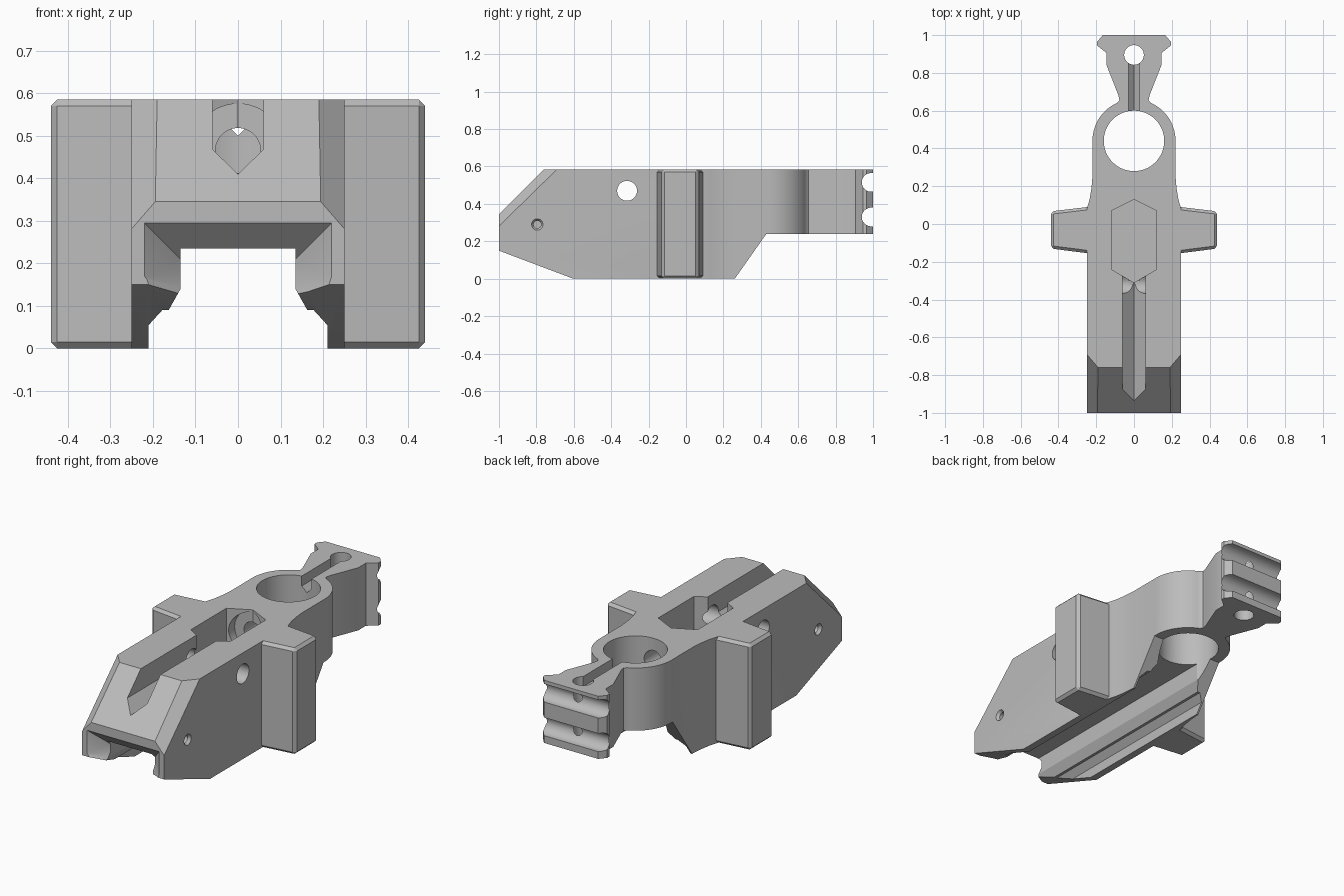
import bpy, bmesh, math
from mathutils import Vector

if "Cube" in bpy.data.objects:
    bpy.data.objects.remove(bpy.data.objects["Cube"])

grey = bpy.data.materials.new("plain grey")
grey.use_nodes = True
grey.diffuse_color = (0.5, 0.5, 0.5, 1)
grey.node_tree.nodes["Principled BSDF"].inputs["Base Color"].default_value = (0.5, 0.5, 0.5, 1)

TOP = 0.585
PLACE = {
    "x": lambda a, b, d: (d, a, b),
    "y": lambda a, b, d: (a, d, b),
    "z": lambda a, b, d: (a, b, d),
}


def prism(name, pts, lo, hi, axis, end_pts=None):
    """Closed solid between two matching outlines along an axis."""
    bm = bmesh.new()
    rings = []
    for outline, d in ((pts, lo), (end_pts or pts, hi)):
        rings.append([bm.verts.new(PLACE[axis](a, b, d)) for a, b in outline])
    first, last = rings
    bm.faces.new(first)
    bm.faces.new(last)
    n = len(first)
    for i in range(n):
        j = (i + 1) % n
        bm.faces.new((first[i], first[j], last[j], last[i]))
    bmesh.ops.recalc_face_normals(bm, faces=bm.faces)
    mesh = bpy.data.meshes.new(name)
    bm.to_mesh(mesh)
    bm.free()
    obj = bpy.data.objects.new(name, mesh)
    bpy.context.collection.objects.link(obj)
    mesh.materials.append(grey)
    return obj


def arc(cx, cy, r, start=0, end=360, steps=48):
    full = end - start == 360
    angles = [math.radians(start + (end - start) * i / steps) for i in range(steps + (not full))]
    return [(cx + r * math.cos(t), cy + r * math.sin(t)) for t in angles]


def mirrored(half):
    """Outline from its right half, listed bottom to top."""
    return half + [(-a, b) for a, b in reversed(half) if a > 1e-6]


def bake(obj):
    """Replace the mesh by its modified version."""
    bpy.context.view_layer.update()
    graph = bpy.context.evaluated_depsgraph_get()
    mesh = bpy.data.meshes.new_from_object(obj.evaluated_get(graph))
    obj.modifiers.clear()
    obj.data = mesh


def combine(obj, tool, operation="DIFFERENCE"):
    tool.hide_render = True
    mod = obj.modifiers.new("cut", "BOOLEAN")
    mod.operation = operation
    mod.solver = "EXACT"
    mod.object = tool
    bake(obj)
    bpy.data.objects.remove(tool)


def smooth(obj):
    bpy.ops.object.select_all(action="DESELECT")
    obj.select_set(True)
    bpy.context.view_layer.objects.active = obj
    bpy.ops.object.shade_smooth_by_angle(angle=math.radians(25))


# Body: plan outline crossed with the side profile
plan = [(0.25, -1), (0.25, 0.08), (0.235, 0.13), (0.225, 0.19), (0.22, 0.25)]
plan += arc(0, 0.44, 0.22, 0, 66, 20)
plan += [(0.077, 0.655), (0.082, 0.68), (0.145, 0.84), (0.145, 0.905),
         (0.195, 0.945), (0.195, 0.965), (0.165, 1)]
body = prism("clamp_body", mirrored(plan), 0, TOP, "z")
side = [(-1, 0.15), (-0.6, 0), (0.26, 0), (0.43, 0.24), (1, 0.24),
        (1.1, 0.24), (1.1, 0.7), (-0.645, 0.7), (-1, 0.345)]
side[0], side[-1] = (-1.08, 0.18), (-1.08, 0.265)
side[1] = (-0.6, -0.001)
side[2] = (0.26, -0.001)
combine(body, prism("side_profile", side, -0.5, 0.5, "x"), "INTERSECT")

# Chamfers where the sloped nose meets the sides
bm = bmesh.new()
bm.from_mesh(body.data)
for s in (1, -1):
    cut = bmesh.ops.bisect_plane(
        bm, geom=bm.verts[:] + bm.edges[:] + bm.faces[:], dist=1e-5,
        plane_co=Vector((0.19 * s, -0.76, TOP)),
        plane_no=Vector((0.165 * s, -0.141, 0.144)).normalized(), clear_outer=True)
    edges = [e for e in cut["geom_cut"] if isinstance(e, bmesh.types.BMEdge)]
    bmesh.ops.holes_fill(bm, edges=edges, sides=0)
bmesh.ops.recalc_face_normals(bm, faces=bm.faces)
bm.to_mesh(body.data)
bm.free()

# Rail channel underneath, with a flared mouth at the front
channel = [(0.21, -0.1), (0.21, 0.055), (0.178, 0.09), (0.163, 0.09), (0.135, 0.14), (0.135, 0.235)]
combine(body, prism("channel_cut", mirrored(channel), -1.2, 0.6, "y"))


def mouth(grow):
    w = 0.16 + grow
    return mirrored([(w - 0.03, 0.12 - grow / 2), (w, 0.17), (w, 0.235 + grow)])


combine(body, prism("mouth_cut", mouth(0.08), -1.02, -0.915, "y", mouth(-0.025)))

# Ring bore and vertical hole in the tail
combine(body, prism("bore_cut", arc(0, 0.44, 0.16, steps=72), -0.1, 0.8, "z"))
combine(body, prism("tail_hole_cut", arc(0, 0.895, 0.052), 0.1, 0.8, "z"))

# V-bottomed slots in the nose and the tail
nose_slot = [(0, 0.41), (0.06, 0.468), (0.06, 0.7)]
combine(body, prism("nose_slot_cut", mirrored(nose_slot), -1.1, -0.265, "y"))
tail_slot = [(0, 0.5), (0.03, 0.53), (0.03, 0.7)]
combine(body, prism("tail_slot_cut", mirrored(tail_slot), 0.5, 0.88, "y"))

# Six-sided pocket with a round seat and a bolt passage to the bore
pocket = [(0, -0.31), (0.12, -0.24), (0.12, 0.07), (0, 0.13)]
combine(body, prism("pocket_cut", mirrored(pocket), 0.345, 0.7, "z"))
combine(body, prism("seat_cut", arc(0, 0.465, 0.11), -0.2, 0.128, "y"))
combine(body, prism("bolt_cut", arc(0, 0.465, 0.053), -0.32, 0.44, "y"))

# Cross hole, and small countersunk screw holes on both sides
combine(body, prism("cross_hole_cut", arc(-0.315, 0.47, 0.053), -0.5, 0.5, "x"))
for s in (1, -1):
    combine(body, prism("screw_cut", arc(-0.795, 0.29, 0.02), s * 0.15, s * 0.3, "x"))
    combine(body, prism("sink_cut", arc(-0.795, 0.29, 0.02), s * 0.235, s * 0.255, "x",
                        arc(-0.795, 0.29, 0.034)))

# Rounded cross grooves in the tail end
for z in (0.515, 0.33):
    groove = [(1.1, z - 0.05), (1.1, z + 0.05)] + arc(0.99, z, 0.05, 90, 270, 20)
    combine(body, prism("groove_cut", groove, -0.4, 0.4, "x"))
smooth(body)


# Side wings: tapered blocks with chamfered edges
def block(y0, y1):
    return [(y0, 0), (y1, 0), (y1, TOP), (y0, TOP)]


for s, label in ((1, "left"), (-1, "right")):
    wing = prism(label + "_wing", block(-0.158, 0.093), s * 0.22, s * 0.44, "x", block(-0.13, 0.067))
    bevel = wing.modifiers.new("chamfer", "BEVEL")
    bevel.width = 0.015
    bevel.segments = 1
    bake(wing)
